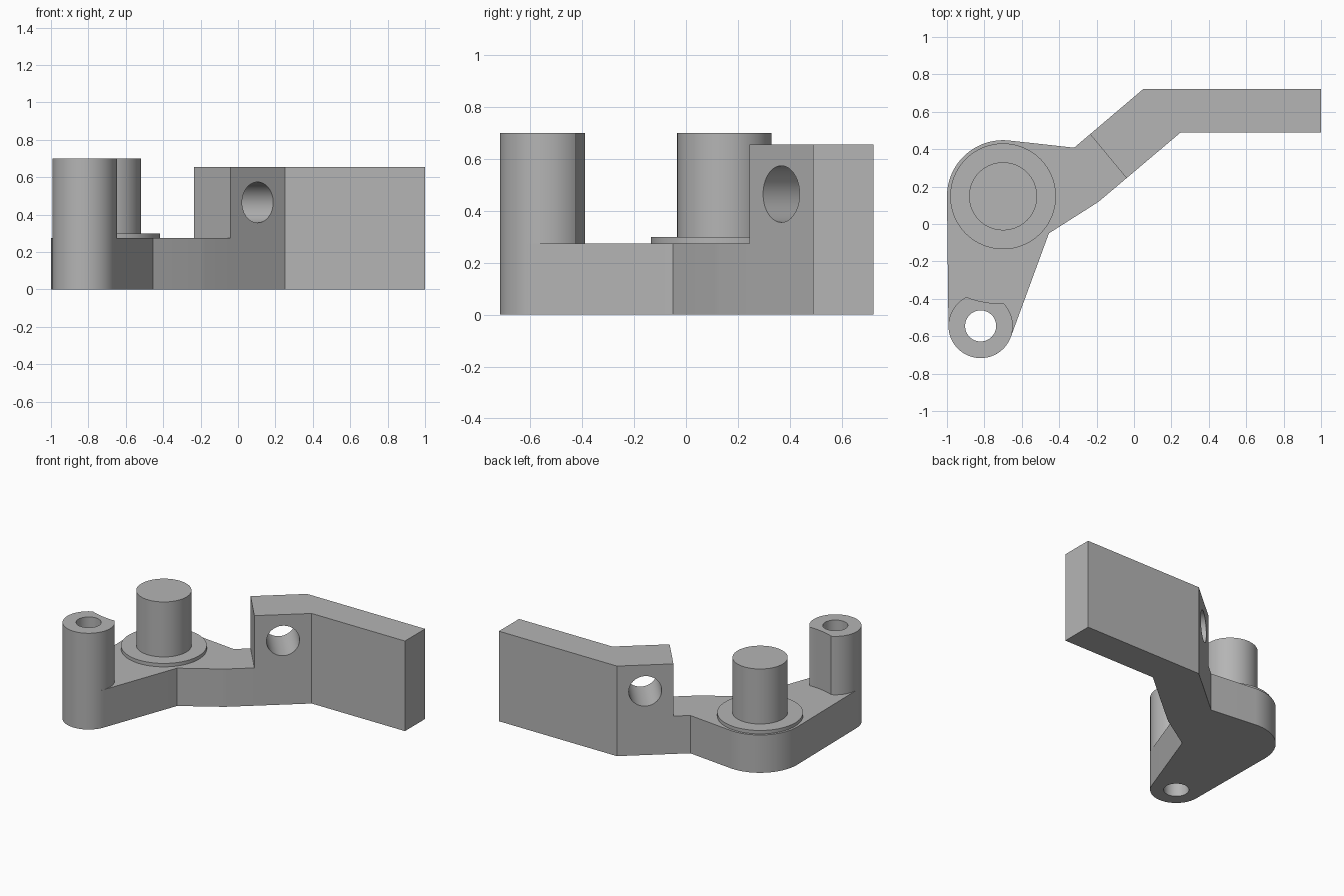
import bpy
import bmesh
from math import cos, sin, radians, atan2
from mathutils import Matrix, Vector

cube = bpy.data.objects.get("Cube")
if cube:
    bpy.data.objects.remove(cube, do_unlink=True)

metal = bpy.data.materials.new("plain grey")
metal.use_nodes = True
GREY = (0.46, 0.46, 0.46, 1)
metal.diffuse_color = GREY
metal.node_tree.nodes["Principled BSDF"].inputs["Base Color"].default_value = GREY

PIN = (-0.70, 0.148)
BOSS = (-0.82, -0.545)
BOSS_R = 0.172
PLATE_TOP, ARM_TOP, POST_TOP = 0.275, 0.655, 0.70


def arc(centre, radius, start, end, steps):
    angles = [radians(start + (end - start) * i / steps) for i in range(steps + 1)]
    return [(centre[0] + radius * cos(a), centre[1] + radius * sin(a)) for a in angles]


def prism(name, outline, bottom, top):
    """Extrude a closed outline straight up."""
    bm = bmesh.new()
    face = bm.faces.new([bm.verts.new((x, y, bottom)) for x, y in outline])
    extruded = bmesh.ops.extrude_face_region(bm, geom=[face], use_keep_orig=True)
    moved = [v for v in extruded["geom"] if isinstance(v, bmesh.types.BMVert)]
    bmesh.ops.translate(bm, verts=moved, vec=(0, 0, top - bottom))
    bmesh.ops.recalc_face_normals(bm, faces=bm.faces)
    mesh = bpy.data.meshes.new(name)
    bm.to_mesh(mesh)
    bm.free()
    mesh.materials.append(metal)
    obj = bpy.data.objects.new(name, mesh)
    bpy.context.collection.objects.link(obj)
    return obj


def disc(name, centre, radius, bottom, top):
    return prism(name, arc(centre, radius, 0, 360, 64)[:-1], bottom, top)


def drill(obj, cutter):
    """Subtract the cutter and bake the result."""
    mod = obj.modifiers.new("hole", "BOOLEAN")
    mod.operation = "DIFFERENCE"
    mod.solver = "EXACT"
    mod.object = cutter
    graph = bpy.context.evaluated_depsgraph_get()
    baked = bpy.data.meshes.new_from_object(obj.evaluated_get(graph))
    obj.modifiers.clear()
    obj.data = baked


# Low plate, wrapping the post and the pin
plate_outline = (
    arc(BOSS, BOSS_R, 180, 340, 32)
    + [(-0.455, -0.05), (-0.20, 0.112), (-0.18, 0.127), (-0.04, 0.245), (-0.235, 0.48), (-0.32, 0.408)]
    + arc(PIN, 0.30, 84, 180, 24)
)
plate = prism("base_plate", plate_outline, 0, PLATE_TOP)

# Hollow post, its inner side scooped around the pin
post = prism("hollow_post",
             arc(BOSS, BOSS_R, 115.7, 404.7, 56) + arc(PIN, 0.574, 270.2, 250.2, 12)[1:-1],
             PLATE_TOP, POST_TOP)
bore = disc("bore_cutter", BOSS, 0.083, -0.1, 0.9)
drill(plate, bore)
drill(post, bore)

# Bent arm with a cross hole through its slanted length
corner, bend = Vector((-0.04, 0.245)), Vector((0.25, 0.49))
arm = prism("bent_arm", [corner, bend, (1, 0.49), (1, 0.722), (0.05, 0.722), (-0.235, 0.48)], 0, ARM_TOP)
cross = disc("cross_cutter", (0, 0), 0.109, -0.6, 0.6)
slope = bend - corner
middle = (corner + bend) / 2
cross.matrix_world = (Matrix.Translation((middle.x, middle.y, 0.465))
                      @ Matrix.Rotation(atan2(slope.y, slope.x), 4, "Z")
                      @ Matrix.Rotation(radians(90), 4, "X"))
bpy.context.view_layer.update()
drill(arm, cross)

# Pin and its collar
collar = disc("pin_collar", PIN, 0.283, PLATE_TOP, 0.30)
pin = disc("pin", PIN, 0.182, 0.30, POST_TOP)

for helper in (bore, cross):
    bpy.data.objects.remove(helper, do_unlink=True)

# Smooth the round walls, keep the edges crisp
bpy.ops.object.select_all(action="DESELECT")
for part in (plate, post, arm, collar, pin):
    part.select_set(True)
bpy.context.view_layer.objects.active = plate
bpy.ops.object.shade_smooth_by_angle(angle=radians(25))
